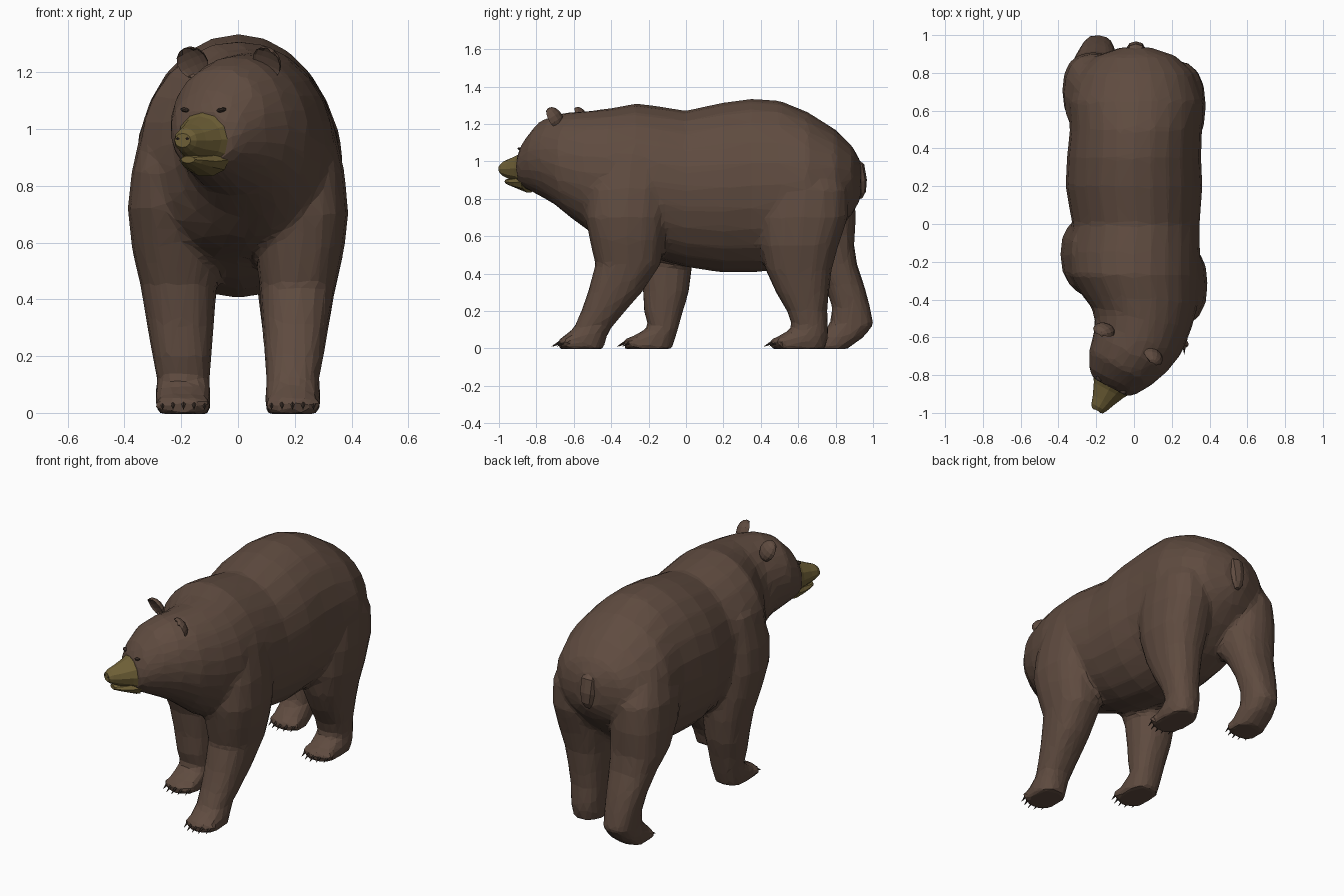
import bpy, bmesh, math
from mathutils import Vector, Matrix

if "Cube" in bpy.data.objects:
    bpy.data.objects.remove(bpy.data.objects["Cube"])


def material(name, rgb):
    m = bpy.data.materials.new(name)
    m.diffuse_color = (*rgb, 1)
    m.use_nodes = True
    m.node_tree.nodes["Principled BSDF"].inputs["Base Color"].default_value = m.diffuse_color
    return m


FUR = material("brown_fur", (0.115, 0.071, 0.051))
TAN = material("tan_muzzle", (0.16, 0.118, 0.038))
DARK = material("dark_claw", (0.045, 0.03, 0.023))
HEAD_YAW = math.radians(28)


def make_object(name, bm, mat):
    bmesh.ops.recalc_face_normals(bm, faces=bm.faces)
    mesh = bpy.data.meshes.new(name)
    bm.to_mesh(mesh)
    bm.free()
    mesh.materials.append(mat)
    ob = bpy.data.objects.new(name, mesh)
    bpy.context.collection.objects.link(ob)
    return ob


def loft(bm, rings, sides, power=2.0):
    """Skin closed oval rings given as (centre, half axis u, half axis v)."""
    loops = []
    for c, u, v in rings:
        loop = []
        for i in range(sides):
            t = 2 * math.pi * i / sides
            a, b = math.cos(t), math.sin(t)
            a = math.copysign(abs(a) ** (2 / power), a)
            b = math.copysign(abs(b) ** (2 / power), b)
            loop.append(bm.verts.new(c + u * a + v * b))
        loops.append(loop)
    for p, q in zip(loops, loops[1:]):
        for i in range(sides):
            j = (i + 1) % sides
            bm.faces.new((p[i], p[j], q[j], q[i]))
    bm.faces.new(loops[0][::-1])
    bm.faces.new(loops[-1])


def upright(x, y, top, bottom, half, yaw=0.0):
    """Upright ring across the spine."""
    a = math.radians(yaw)
    return (Vector((x, y, (top + bottom) / 2)),
            Vector((math.cos(a), -math.sin(a), 0)) * half,
            Vector((0, 0, (top - bottom) / 2)))


# Torso, neck and head in one sweep from rump to face
body = bmesh.new()
loft(body, [upright(*r) for r in (
    (0.01, .935, 1.0, .80, .08), (0.01, .89, 1.08, .72, .21), (0.01, .8, 1.17, .62, .305),
    (.01, .65, 1.265, .5, .36), (.01, .5, 1.325, .42, .35), (0, .35, 1.335, .405, .355),
    (0, .2, 1.315, .405, .362), (.01, 0, 1.272, .435, .338), (0, -.15, 1.295, .475, .35),
    (0, -.27, 1.31, .53, .345), (.03, -.4, 1.285, .57, .31, 5), (.04, -.5, 1.272, .615, .27, 12),
    (.02, -.6, 1.265, .695, .245, 22), (-.02, -.68, 1.255, .765, .22, 28),
    (-.07, -.76, 1.22, .81, .19, 28), (-.11, -.83, 1.135, .845, .145, 28),
    (-.127, -.865, 1.07, .86, .105, 28))], 24)

# Legs: shared inner/outer widths, then height, front and back of each ring
FRONT_X = ((.1, .33), (.08, .375), (.06, .39), (.06, .375), (.075, .345),
           (.085, .32), (.093, .302), (.1, .285), (.095, .292), (.1, .285))
HIND_X = ((.1, .3), (.06, .37), (.05, .38), (.05, .37), (.07, .34),
          (.085, .315), (.095, .295), (.1, .285), (.095, .292), (.1, .285))
LEGS = (
    (1, FRONT_X, ((1.05, -.45, -.12), (.85, -.53, -.09), (.7, -.54, -.1), (.58, -.515, -.115),
                  (.45, -.485, -.135), (.3, -.525, -.235), (.2, -.56, -.325),
                  (.11, -.6, -.4), (.06, -.66, -.425), (-.004, -.68, -.44))),
    (-1, FRONT_X, ((1.05, -.32, 0), (.85, -.38, .03), (.72, -.36, .04), (.58, -.3, .04),
                   (.45, -.25, .035), (.3, -.23, .015), (.2, -.225, -.015),
                   (.11, -.2, -.04), (.06, -.3, -.055), (-.004, -.33, -.075))),
    (1, HIND_X, ((1.05, .48, .76), (.85, .42, .865), (.7, .385, .865), (.55, .395, .815),
                 (.42, .425, .78), (.3, .48, .765), (.2, .54, .755),
                 (.11, .57, .76), (.06, .485, .76), (-.004, .455, .745))),
    (-1, HIND_X, ((1.05, .5, .78), (.85, .46, .9), (.7, .5, .91), (.55, .59, .9),
                  (.45, .68, .915), (.33, .745, .955), (.22, .78, .985),
                  (.13, .77, 1.005), (.06, .7, .95), (-.004, .685, .86))),
)
for side, widths, rows in LEGS:
    rings = []
    for (x0, x1), (z, y0, y1) in zip(widths, rows):
        rings.append((Vector((side * (x0 + x1) / 2, (y0 + y1) / 2, z)),
                      Vector(((x1 - x0) / 2, 0, 0)), Vector((0, (y1 - y0) / 2, 0))))
    loft(body, rings, 16, 2.4)
    # Rounded toes
    for i in range(-2, 3):
        spot = Vector((side * .192 + i * .037, rows[-1][1] + .016 + i * i * .007, .03))
        bmesh.ops.create_icosphere(body, subdivisions=2, radius=.028,
                                   matrix=Matrix.Translation(spot))

# Fuse torso and legs, then reduce to broad facets
bear = make_object("body", body, FUR)
fuse = bear.modifiers.new("fuse", 'REMESH')
fuse.mode, fuse.voxel_size = 'VOXEL', 0.018
relax = bear.modifiers.new("relax", 'SMOOTH')
relax.factor, relax.iterations = 0.5, 4
facet = bear.modifiers.new("facet", 'DECIMATE')
facet.ratio = 0.07

# Muzzle: upper snout over a shorter lower jaw
snout = bmesh.new()
loft(snout, [upright(*r, 28) for r in (
    (-.115, -.843, 1.075, .85, .113), (-.135, -.88, 1.045, .88, .088),
    (-.165, -.935, 1.018, .9, .06), (-.185, -.97, 1.003, .918, .045),
    (-.195, -.988, .985, .935, .032))], 12)
make_object("snout", snout, TAN)
jaw = bmesh.new()
loft(jaw, [upright(*r, 28) for r in (
    (-.113, -.84, .95, .832, .092), (-.14, -.89, .92, .852, .07),
    (-.165, -.935, .91, .87, .047), (-.176, -.957, .905, .88, .028))], 10)
make_object("lower_jaw", jaw, TAN)


def ball(name, centre, size, mat, rot, segs=10, dish=False):
    bm = bmesh.new()
    bmesh.ops.create_uvsphere(bm, u_segments=segs, v_segments=segs // 2 + 1, radius=1)
    if dish:  # hollow the forward side into a cup
        for v in bm.verts:
            if v.co.y < -0.3:
                v.co.y *= -0.35
    bm.transform(Matrix.Translation(centre) @ rot @ Matrix.Diagonal((*size, 1)))
    return make_object(name, bm, mat)


turn = Matrix.Rotation(-HEAD_YAW, 4, 'Z')
head = Vector((-.03, -.635, 0))
eyes = Vector((-.122, -.853, 0))
across = Vector((math.cos(HEAD_YAW), -math.sin(HEAD_YAW), 0))
ahead = Vector((-math.sin(HEAD_YAW), -math.cos(HEAD_YAW), 0))
for s, label in ((-1, "right"), (1, "left")):
    # Ears, eyes and nostrils mirrored across the turned head
    lean = Matrix.Rotation(s * .35, 4, 'Y') @ Matrix.Rotation(.45, 4, 'X')
    ball(label + "_ear", head + across * s * .147 + Vector((0, 0, 1.232)), (.058, .04, .063),
         FUR, turn @ lean, 12, True)
    ball(label + "_eye", eyes + across * s * .072 + Vector((0, 0, 1.067)), (.02, .014, .008),
         DARK, turn @ Matrix.Rotation(s * -.2, 4, 'Y'), 8)
    ball(label + "_nostril", Vector((-.194, -.986, .966)) + across * s * .019 + ahead * .001,
         (.008, .005, .006), DARK, turn, 6)

# Stubby tail hanging from the rump
tail = bmesh.new()
loft(tail, [(Vector((.01, y, z)), Vector((w, 0, 0)), Vector((0, d, d * .4))) for y, z, w, d in (
    (.87, 1.03, .03, .02), (.918, .97, .05, .035), (.935, .89, .048, .032),
    (.938, .83, .035, .024), (.932, .80, .014, .012))], 8)
make_object("tail", tail, FUR)

# Five claws on each paw
claws = bmesh.new()
for side, widths, rows in LEGS:
    for i in range(-2, 3):
        base = Vector((side * .192 + i * .037, rows[-1][1] + i * i * .007, .03))
        aim = Vector((0, -.05, -.025)).normalized()
        place = (Matrix.Translation(base + aim * .012)
                 @ aim.to_track_quat('Z', 'Y').to_matrix().to_4x4())
        bmesh.ops.create_cone(claws, cap_ends=True, segments=5, radius1=.011,
                              radius2=.001, depth=.06, matrix=place)
make_object("claws", claws, DARK)
